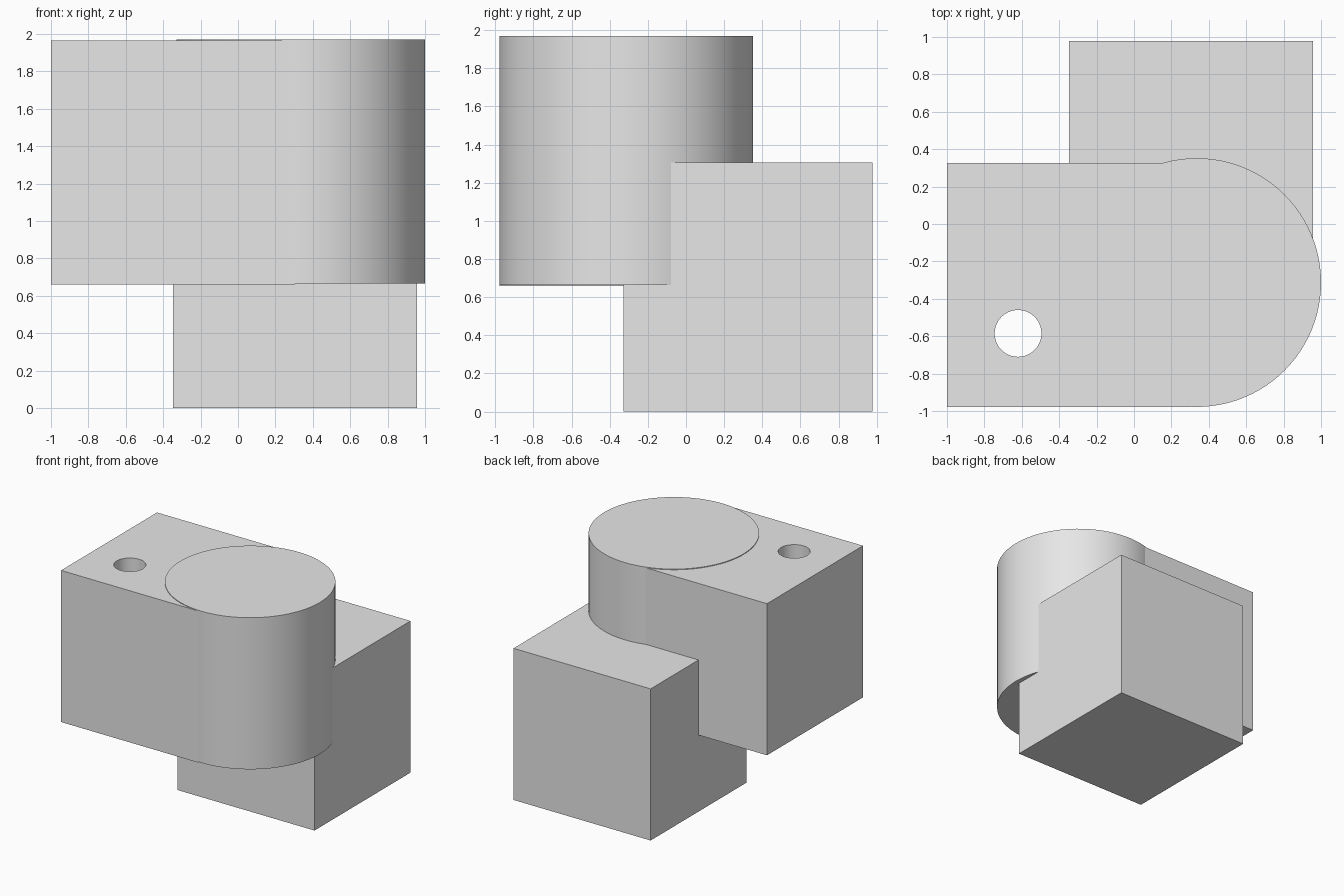
import bpy
import math

cube = bpy.data.objects.get("Cube")
if cube:
    bpy.data.objects.remove(cube, do_unlink=True)

# Single plain grey
grey = bpy.data.materials.new("plain grey")
grey.use_nodes = True
grey.diffuse_color = (0.8, 0.8, 0.8, 1)
grey.node_tree.nodes["Principled BSDF"].inputs["Base Color"].default_value = (0.8, 0.8, 0.8, 1)

SIDE = 1.305   # edge of both blocks and height of the drum


def finish(obj, name):
    obj.name = name
    obj.data.name = name
    obj.data.materials.append(grey)
    return obj


def block(name, x, y, z):
    """Cube of edge SIDE with its lowest corner at x, y, z."""
    h = SIDE / 2
    bpy.ops.mesh.primitive_cube_add(size=SIDE, location=(x + h, y + h, z + h))
    return finish(bpy.context.object, name)


def drum(name, x, y, bottom, radius, height, sides):
    bpy.ops.mesh.primitive_cylinder_add(
        vertices=sides, radius=radius, depth=height, location=(x, y, bottom + height / 2))
    bpy.ops.object.shade_smooth_by_angle(angle=math.radians(30))
    return finish(bpy.context.object, name)


# Two offset blocks and the round end
block("lower_block", -0.348, -0.327, 0)
upper = block("upper_block", -1, -0.978, 0.659)
drum("round_end", 0.335, -0.313, 0.665, 0.665, SIDE, 96)

# Hole straight through the upper block
cutter = drum("hole_cutter", -0.62, -0.585, 0.4, 0.125, 2, 64)
cutter.hide_render = True
hole = upper.modifiers.new("hole", "BOOLEAN")
hole.operation = "DIFFERENCE"
hole.solver = "EXACT"
hole.object = cutter
bpy.context.view_layer.objects.active = upper
bpy.ops.object.modifier_apply(modifier=hole.name)
bpy.data.objects.remove(cutter, do_unlink=True)
bpy.ops.object.select_all(action="DESELECT")
upper.select_set(True)
bpy.ops.object.shade_smooth_by_angle(angle=math.radians(30))
